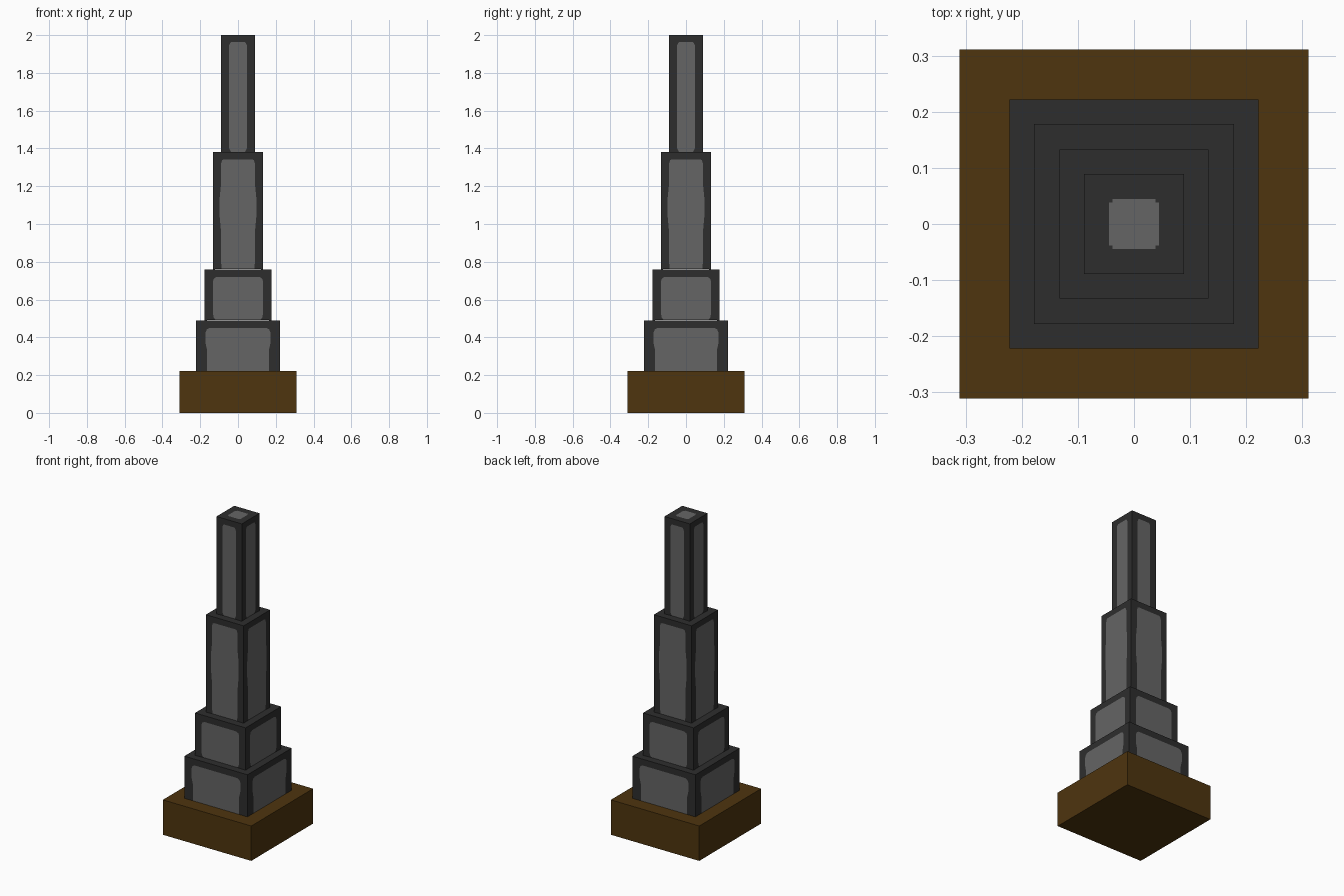
import bpy, bmesh
from mathutils import Matrix

if "Cube" in bpy.data.objects:
    bpy.data.objects.remove(bpy.data.objects["Cube"])


def material(name, rgb):
    m = bpy.data.materials.new(name)
    m.diffuse_color = (*rgb, 1)
    m.use_nodes = True
    m.node_tree.nodes["Principled BSDF"].inputs["Base Color"].default_value = m.diffuse_color
    return m


DARK = material("dark grey", (0.027, 0.027, 0.027))
LIGHT = material("light grey", (0.13, 0.13, 0.13))
BROWN = material("brown", (0.077, 0.035, 0.0045))


def finish(bm, name, mats):
    bmesh.ops.remove_doubles(bm, verts=bm.verts, dist=1e-5)
    me = bpy.data.meshes.new(name)
    bm.to_mesh(me)
    bm.free()
    for m in mats:
        me.materials.append(m)
    ob = bpy.data.objects.new(name, me)
    bpy.context.collection.objects.link(ob)


def add_face(bm, pts, mat, turn):
    rot = Matrix.Rotation(turn * 1.5707963268, 3, 'Z')
    f = bm.faces.new([bm.verts.new(rot @ Matrix.Identity(3) @ v) for v in pts])
    f.material_index = mat


def tier(name, h, z0, z1, panel, cap=None):
    """Square block; panel = right half outline (x, z) from the bottom up."""
    from mathutils import Vector as V
    bm = bmesh.new()
    right = panel
    left = [(-x, z) for x, z in panel]
    window = right + left[::-1]
    frame = [(h, z0), (h, z1), (-h, z1), (-h, z0)] + left + right[::-1]
    for k in range(4):
        add_face(bm, [V((x, -h, z)) for x, z in window], 1, k)
        add_face(bm, [V((x, -h, z)) for x, z in frame], 0, k)
        if cap:  # light square with clipped corners on the top
            s, c = cap
            rim = [(h, 0), (h, h), (0, h), (0, s), (c, s), (c, c), (s, c), (s, 0)]
            core = [(0, 0), (s, 0), (s, c), (c, c), (c, s), (0, s)]
            add_face(bm, [V((x, y, z1)) for x, y in rim], 0, k)
            add_face(bm, [V((x, y, z1)) for x, y in core], 1, k)
    if not cap:
        add_face(bm, [V((x, y, z1)) for x, y in ((-h, -h), (h, -h), (h, h), (-h, h))], 0, 0)
    add_face(bm, [V((x, y, z0)) for x, y in ((-h, h), (h, h), (h, -h), (-h, -h))], 0, 0)
    finish(bm, name, [DARK, LIGHT])


# wooden plinth
bm = bmesh.new()
bmesh.ops.create_cube(bm, size=1, matrix=Matrix.Translation((0, 0, 0.111))
                      @ Matrix.Diagonal((0.622, 0.622, 0.222, 1)))
finish(bm, "plinth", [BROWN])

# stacked tower tiers, each with a light panel on every side
tier("lower_tier", 0.222, 0.222, 0.49,
     [(0.163, 0.222), (0.163, 0.33), (0.172, 0.37), (0.172, 0.425), (0.165, 0.442), (0.15, 0.45)])
tier("second_tier", 0.178, 0.49, 0.76,
     [(0.118, 0.492), (0.129, 0.505), (0.133, 0.53), (0.133, 0.695), (0.127, 0.712), (0.112, 0.72)])
tier("third_tier", 0.133, 0.76, 1.38,
     [(0.086, 0.762), (0.09, 0.80), (0.09, 0.96), (0.098, 1.05), (0.098, 1.13),
      (0.09, 1.21), (0.09, 1.32), (0.084, 1.338), (0.075, 1.342)])
tier("top_tier", 0.089, 1.38, 2.0,
     [(0.038, 1.382), (0.047, 1.40), (0.047, 1.945), (0.042, 1.958), (0.035, 1.963)],
     cap=(0.045, 0.038))
